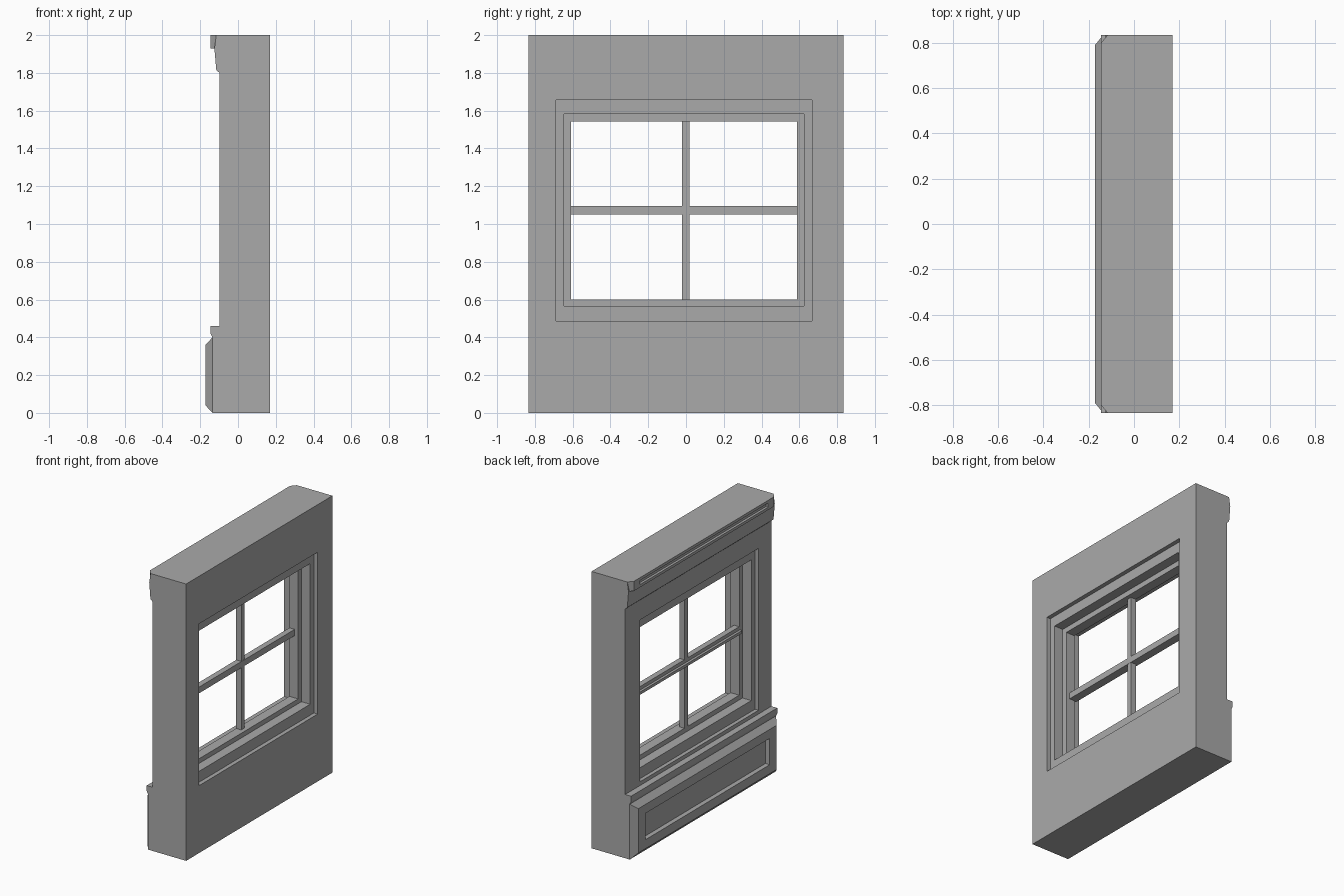
import bpy, bmesh

cube = bpy.data.objects.get("Cube")
if cube:
    bpy.data.objects.remove(cube, do_unlink=True)

grey = bpy.data.materials.new("plain_grey")
grey.use_nodes = True
colour = (0.4, 0.4, 0.4, 1)
grey.diffuse_color = colour
grey.node_tree.nodes["Principled BSDF"].inputs["Base Color"].default_value = colour

HALF = 0.835  # half the wall width


def loft(name, rings):
    """Solid through a chain of equal-length point rings, capped at both ends."""
    bm = bmesh.new()
    loops = [[bm.verts.new(p) for p in ring] for ring in rings]
    n = len(loops[0])
    for a, b in zip(loops, loops[1:]):
        for i in range(n):
            j = (i + 1) % n
            bm.faces.new((a[i], a[j], b[j], b[i]))
    bm.faces.new(loops[0])
    bm.faces.new(loops[-1])
    bmesh.ops.recalc_face_normals(bm, faces=bm.faces)
    mesh = bpy.data.meshes.new(name)
    bm.to_mesh(mesh)
    bm.free()
    mesh.materials.append(grey)
    obj = bpy.data.objects.new(name, mesh)
    bpy.context.collection.objects.link(obj)
    return obj


def rect(x, y0, y1, z0, z1):
    return [(x, y0, z0), (x, y1, z0), (x, y1, z1), (x, y0, z1)]


def box(name, x0, x1, y0, y1, z0, z1):
    return loft(name, [rect(x0, y0, y1, z0, z1), rect(x1, y0, y1, z0, z1)])


# Wall with moulded outer face, swept along its width
profile = [(0.17, 0), (0.17, 2), (-0.115, 2), (-0.125, 1.93), (-0.115, 1.815),
           (-0.098, 1.8), (-0.098, 0.46), (-0.145, 0.46), (-0.145, 0.42),
           (-0.135, 0.4), (-0.135, 0)]
wall = loft("wall", [[(x, y, z) for x, z in profile] for y in (-HALF, HALF)])

# Window opening, stepped inwards from both faces
outer = (-0.688, 0.667, 0.487, 1.656)
middle = (-0.645, 0.624, 0.566, 1.582)
inner = (-0.608, 0.587, 0.6, 1.543)
steps = [(0.2, outer), (0.14, outer), (0.14, middle), (0.07, middle),
         (0.07, inner), (0, inner), (0, middle), (-0.07, middle),
         (-0.07, outer), (-0.13, outer)]
cutter = loft("opening_cutter", [rect(x, *r) for x, r in steps])
cutter.hide_render = True
cut = wall.modifiers.new("opening", 'BOOLEAN')
cut.operation = 'DIFFERENCE'
cut.solver = 'EXACT'
cut.object = cutter
bpy.context.view_layer.objects.active = wall
bpy.ops.object.modifier_apply(modifier=cut.name)
bpy.data.objects.remove(cutter, do_unlink=True)

# Glazing bars
box("vertical_bar", 0, 0.04, -0.02, 0.018, 0.59, 1.55)
box("meeting_rail_upper", 0, 0.042, -0.615, 0.595, 1.07, 1.095)
box("meeting_rail_lower", -0.018, 0.042, -0.615, 0.595, 1.05, 1.07)

# Raised panel below the window: bevelled edge, then a sunk field
loft("lower_panel", [rect(x, -h, h, z0, z1) for x, h, z0, z1 in [
    (-0.135, HALF, 0, 0.4), (-0.172, 0.79, 0.04, 0.36),
    (-0.172, 0.71, 0.105, 0.295), (-0.138, 0.71, 0.105, 0.295)]])

# Cornice band with clipped ends and a long slot
loft("cornice", [rect(x, -h, h, z0, z1) for x, h, z0, z1 in [
    (-0.115, HALF, 1.93, 2), (-0.145, 0.8, 1.93, 2),
    (-0.145, 0.73, 1.95, 1.98), (-0.127, 0.73, 1.95, 1.98)]])
